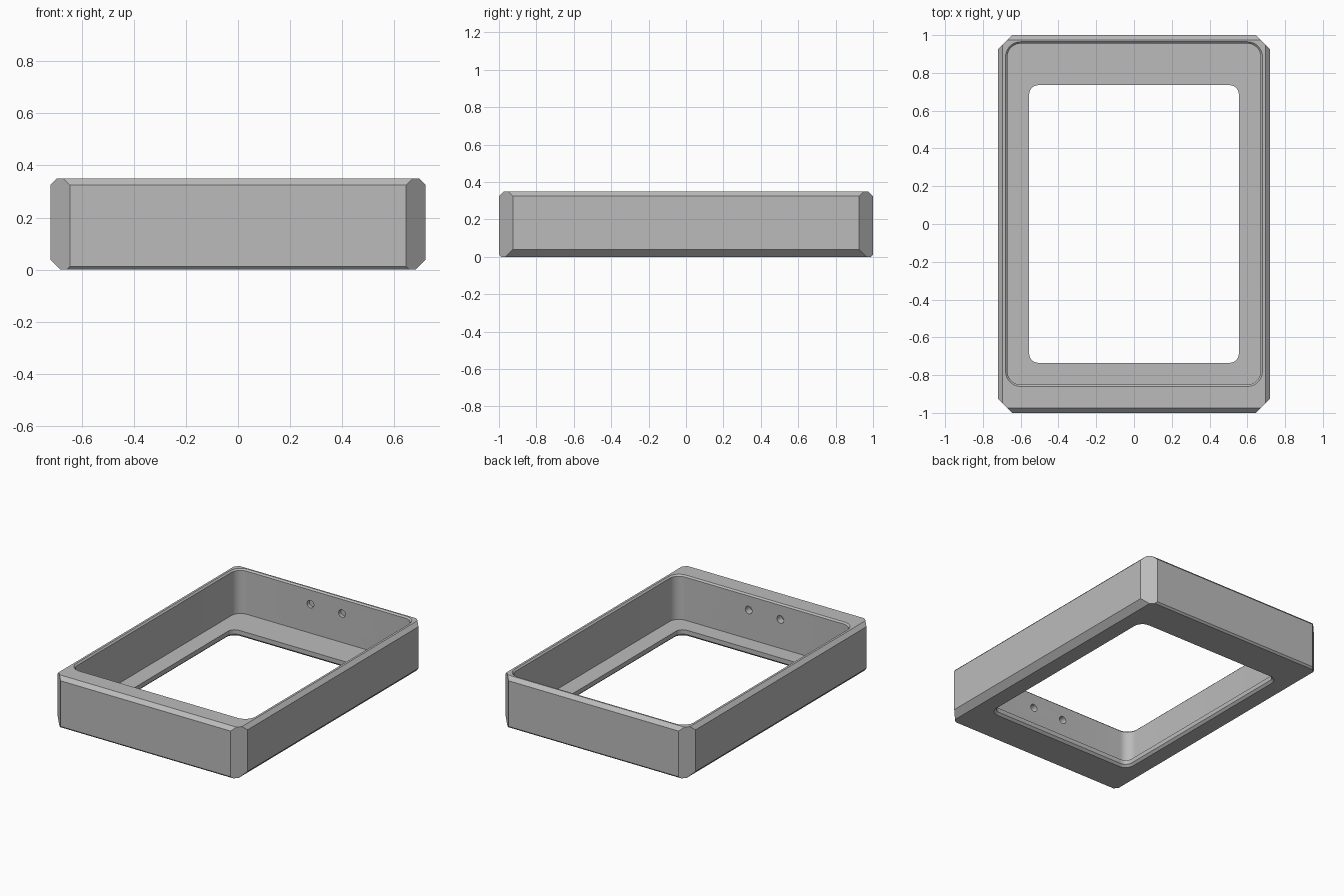
import bpy, bmesh
from math import radians, cos, sin, pi
from mathutils import Vector, Matrix

if "Cube" in bpy.data.objects:
    bpy.data.objects.remove(bpy.data.objects["Cube"], do_unlink=True)

W, D, H = 0.72, 1.0, 0.35      # half width, half depth, height
CORNER = 0.075                 # upright corner chamfer
FLOOR = 0.045

grey = bpy.data.materials.new("plain grey")
grey.use_nodes = True
colour = (0.5, 0.5, 0.5, 1)
grey.diffuse_color = colour
grey.node_tree.nodes["Principled BSDF"].inputs["Base Color"].default_value = colour


def finish(name, bm):
    bmesh.ops.recalc_face_normals(bm, faces=bm.faces)
    mesh = bpy.data.meshes.new(name)
    bm.to_mesh(mesh)
    bm.free()
    mesh.materials.append(grey)
    obj = bpy.data.objects.new(name, mesh)
    bpy.context.collection.objects.link(obj)
    return obj


def slice_off(bm, point, normal):
    """Trim away everything beyond a plane and cap the cut."""
    geom = bm.verts[:] + bm.edges[:] + bm.faces[:]
    cut = bmesh.ops.bisect_plane(bm, geom=geom, plane_co=point, plane_no=normal,
                                 clear_outer=True)["geom_cut"]
    bmesh.ops.contextual_create(bm, geom=[e for e in cut if isinstance(e, bmesh.types.BMEdge)])


def rounded_stack(name, half_x, y0, y1, radius, levels, steps=10):
    """Rounded rectangle lofted through (height, growth) levels."""
    bm = bmesh.new()
    rings = []
    for z, grow in levels:
        ring = []
        corners = ((half_x, y1), (-half_x, y1), (-half_x, y0), (half_x, y0))
        for i, (x, y) in enumerate(corners):
            cx = x - radius if x > 0 else x + radius
            cy = y - radius if y > 0 else y + radius
            for k in range(steps + 1):
                a = (i + k / steps) * pi / 2
                r = radius + grow
                ring.append(bm.verts.new((cx + r * cos(a), cy + r * sin(a), z)))
        rings.append(ring)
    n = len(rings[0])
    for low, high in zip(rings, rings[1:]):
        for i in range(n):
            j = (i + 1) % n
            bm.faces.new((low[i], low[j], high[j], high[i]))
    bm.faces.new(rings[0][::-1])
    bm.faces.new(rings[-1])
    return finish(name, bm)


# Outer block with chamfered edges
bm = bmesh.new()
bmesh.ops.create_cube(bm, size=1, matrix=Matrix.Translation((0, 0, H / 2))
                      @ Matrix.Diagonal((2 * W, 2 * D, H, 1)))
for s in (-1, 1):
    for t in (-1, 1):
        slice_off(bm, Vector((s * (W - CORNER), t * D, 0)), Vector((s, t, 0)))
    slice_off(bm, Vector((s * (W - 0.025), 0, H)), Vector((s, 0, 1)))
    slice_off(bm, Vector((0, s * (D - 0.025), H)), Vector((0, s, 1)))
    slice_off(bm, Vector((s * (W - 0.04), 0, 0)), Vector((s, 0, -1)))
    slice_off(bm, Vector((0, s * (D - 0.012), 0)), Vector((0, s, -1)))
frame = finish("frame", bm)

# Pocket, floor window and blind holes in both end walls
Y0, Y1 = -0.85, 0.955
cutters = [
    rounded_stack("pocket_cutter", 0.67, Y0, Y1, 0.07,
                  [(FLOOR, 0), (H - 0.01, 0), (H + 0.01, 0.02)]),
    rounded_stack("window_cutter", 0.555, -0.735, 0.735, 0.05,
                  [(-0.01, 0.025), (0.015, 0), (0.1, 0)]),
]
for x in (-0.12, 0.12):
    for wall, depth in ((Y0, 0.05), (Y1, 0.025)):
        bm = bmesh.new()
        bmesh.ops.create_cone(bm, cap_ends=True, segments=24, radius1=0.026, radius2=0.026,
                              depth=2 * depth, matrix=Matrix.Translation((x, wall, 0.243))
                              @ Matrix.Rotation(radians(90), 4, 'X'))
        cutters.append(finish("hole_cutter", bm))

bpy.ops.object.select_all(action='DESELECT')
bpy.context.view_layer.objects.active = frame
frame.select_set(True)
for cutter in cutters:
    mod = frame.modifiers.new("cut", 'BOOLEAN')
    mod.operation = 'DIFFERENCE'
    mod.solver = 'EXACT'
    mod.object = cutter
    bpy.ops.object.modifier_apply(modifier=mod.name)
    bpy.data.objects.remove(cutter, do_unlink=True)

bpy.ops.object.shade_smooth_by_angle(angle=radians(25))
